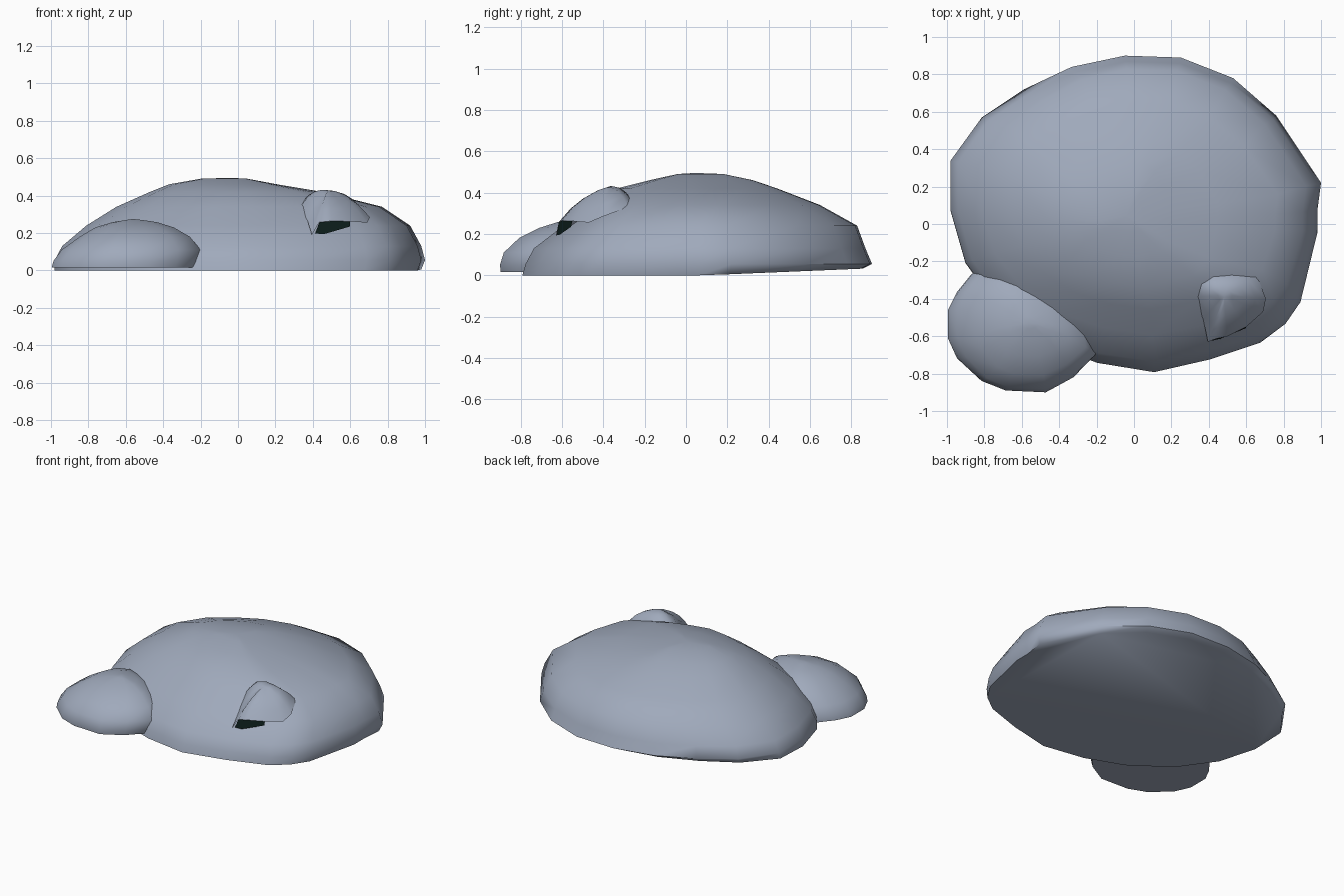
import bpy, bmesh, math
from mathutils import Vector


def material(name, rgb):
    m = bpy.data.materials.new(name)
    m.diffuse_color = (*rgb, 1)
    return m


GREY = material("blue grey stone", (0.35, 0.40, 0.50))
DARK = material("dark teal hollow", (0.005, 0.016, 0.014))


def loft(name, rings, mat, cap_bottom=True, angle=65):
    """Skin a stack of equal-length rings and cap the ends."""
    bm = bmesh.new()
    rows = [[bm.verts.new(p) for p in ring] for ring in rings]
    n = len(rows[0])
    for a, b in zip(rows, rows[1:]):
        for i in range(n):
            j = (i + 1) % n
            bm.faces.new((a[i], a[j], b[j], b[i]))
    if cap_bottom:
        bm.faces.new(rows[0][::-1])
    # fan on top keeps the crown rounded
    top = Vector((0, 0, 0))
    for v in rows[-1]:
        top += v.co / n
    top.z += 0.005
    c = bm.verts.new(top)
    for i in range(n):
        bm.faces.new((rows[-1][i], rows[-1][(i + 1) % n], c))
    return finish(name, bm, mat, angle)


def finish(name, bm, mat, angle=65):
    me = bpy.data.meshes.new(name)
    bm.to_mesh(me)
    bm.free()
    me.materials.append(mat)
    ob = bpy.data.objects.new(name, me)
    bpy.context.collection.objects.link(ob)
    bpy.ops.object.select_all(action='DESELECT')
    ob.select_set(True)
    bpy.context.view_layer.objects.active = ob
    bpy.ops.object.shade_smooth_by_angle(angle=math.radians(angle))
    return ob


def boulder_rings(outline, centre, levels, lift=0.0):
    """Each level: z, then scale towards left, right, front, back.
    lift raises the lowest ring towards the back."""
    cx, cy = centre
    rings = []
    for k, (z, l, r, f, b) in enumerate(levels):
        ring = []
        for x, y in outline:
            dx, dy = x - cx, y - cy
            up = lift * max(0, dy - 0.1) if k == 0 else 0
            ring.append((cx + dx * (l if dx < 0 else r),
                         cy + dy * (f if dy < 0 else b), z + up))
        rings.append(ring)
    return rings


# large boulder, outline counter-clockwise from the right
big = [(0.98, -0.05), (0.98, 0.07), (1.0, 0.22), (0.76, 0.58), (0.53, 0.78),
       (0.25, 0.89), (-0.05, 0.9), (-0.34, 0.84), (-0.6, 0.72), (-0.83, 0.57),
       (-1.0, 0.34), (-1.0, 0.07), (-0.92, -0.21), (-0.74, -0.46),
       (-0.47, -0.65), (-0.2, -0.75), (0.11, -0.8), (0.42, -0.73),
       (0.69, -0.64), (0.81, -0.55), (0.89, -0.43)]
loft("large_boulder", boulder_rings(big, (0, 0), [
    (0.0, 0.98, 0.98, 0.99, 0.95),
    (0.055, 0.98, 1.0, 0.97, 1.0),
    (0.13, 0.94, 0.98, 0.92, 0.965),
    (0.24, 0.81, 0.92, 0.74, 0.92),
    (0.34, 0.65, 0.77, 0.57, 0.72),
    (0.42, 0.47, 0.45, 0.42, 0.49),
    (0.46, 0.37, 0.21, 0.22, 0.36),
    (0.49, 0.2, 0.05, 0.05, 0.2)], lift=0.04), GREY)

# small boulder leaning on the front left
small = [(-0.2, -0.7), (-0.22, -0.55), (-0.32, -0.38), (-0.5, -0.26),
         (-0.7, -0.21), (-0.87, -0.26), (-0.95, -0.36), (-1.0, -0.46),
         (-1.0, -0.61), (-0.95, -0.72), (-0.82, -0.84), (-0.69, -0.89),
         (-0.47, -0.9), (-0.32, -0.82)]
loft("small_boulder", boulder_rings(small, (-0.56, -0.53), [
    (0.015, 0.99, 0.94, 0.99, 0.98),
    (0.05, 0.97, 0.98, 1.0, 0.99),
    (0.11, 0.87, 1.0, 0.95, 0.95),
    (0.18, 0.65, 0.84, 0.75, 0.8),
    (0.23, 0.46, 0.6, 0.48, 0.6),
    (0.258, 0.25, 0.35, 0.24, 0.35),
    (0.27, 0.08, 0.12, 0.08, 0.12)]), GREY)

# little hooded bump: rim rises towards a crown, open at the front
rim = [Vector(p) for p in (
    (0.395, -0.63, 0.19), (0.435, -0.615, 0.258), (0.50, -0.60, 0.264),
    (0.60, -0.55, 0.262), (0.69, -0.47, 0.255), (0.705, -0.40, 0.285),
    (0.66, -0.28, 0.33), (0.53, -0.25, 0.34), (0.41, -0.26, 0.36),
    (0.34, -0.31, 0.36), (0.325, -0.39, 0.33), (0.37, -0.51, 0.27))]
crown = Vector((0.48, -0.38, 0.445))
loft("hooded_bump", [[p.lerp(crown, t) + Vector((0, 0, h)) for p in rim]
                     for t, h in ((0, 0), (0.25, 0.02), (0.5, 0.02), (0.8, 0.003))],
     GREY, cap_bottom=False, angle=150)

# dark opening under the hood lip
bm = bmesh.new()
bm.faces.new([bm.verts.new(p) for p in (
    (0.412, -0.624, 0.197), (0.46, -0.614, 0.194), (0.60, -0.556, 0.235),
    (0.60, -0.55, 0.262), (0.50, -0.60, 0.264), (0.435, -0.615, 0.257))])
finish("hood_opening", bm, DARK)
